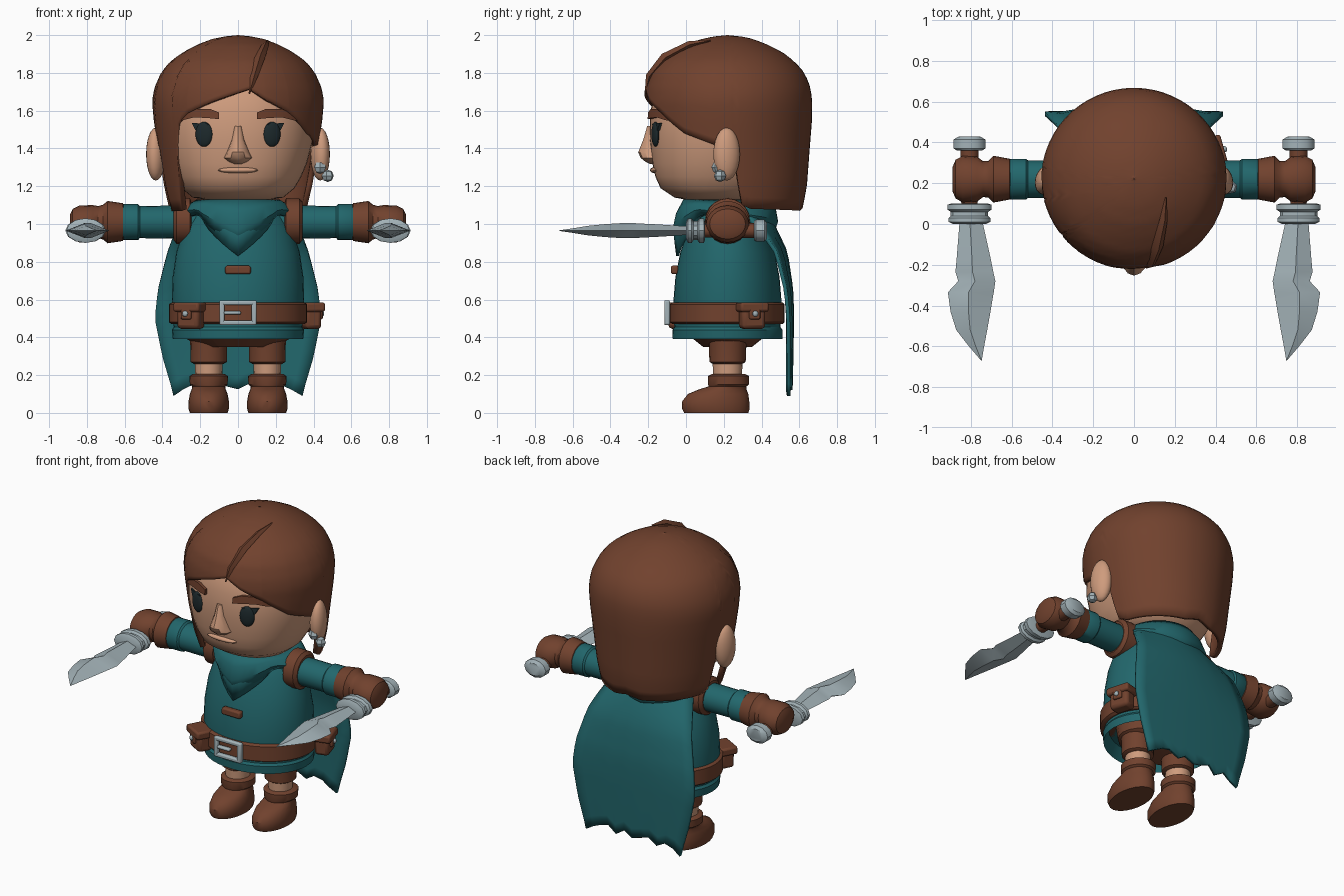
import bpy, bmesh, math
from mathutils import Matrix, Vector

if "Cube" in bpy.data.objects:
    bpy.data.objects.remove(bpy.data.objects["Cube"])

def material(name, col):
    m = bpy.data.materials.new(name)
    m.diffuse_color = (*col, 1)
    m.use_nodes = True
    m.node_tree.nodes["Principled BSDF"].inputs["Base Color"].default_value = m.diffuse_color
    return m

BROWN = material("brown leather and hair", (0.165, 0.054, 0.027))
TEAL = material("teal cloth", (0.016, 0.135, 0.15))
SKIN = material("skin", (0.62, 0.33, 0.205))
METAL = material("pale metal", (0.37, 0.45, 0.48))
DARK = material("dark eye", (0.012, 0.022, 0.025))
CY = 0.22

def finish(name, bm, mat, solid=0, bevel=0):
    bmesh.ops.recalc_face_normals(bm, faces=bm.faces)
    me = bpy.data.meshes.new(name)
    bm.to_mesh(me)
    bm.free()
    ob = bpy.data.objects.new(name, me)
    bpy.context.collection.objects.link(ob)
    me.materials.append(mat)
    if solid:
        md = ob.modifiers.new("thickness", 'SOLIDIFY')
        md.thickness, md.offset = solid, -1
    if bevel:
        md = ob.modifiers.new("bevel", 'BEVEL')
        md.width, md.segments = bevel, 2
    return ob

def loft(name, rings, mat, closed=True, caps=True, solid=0):
    bm = bmesh.new()
    vs = [[bm.verts.new(p) for p in r] for r in rings]
    n = len(vs[0])
    for a, b in zip(vs, vs[1:]):
        for i in range(n if closed else n - 1):
            j = (i + 1) % n
            bm.faces.new((a[i], a[j], b[j], b[i]))
    if caps:
        bm.faces.new(vs[0])
        bm.faces.new(vs[-1])
    bmesh.ops.remove_doubles(bm, verts=bm.verts, dist=0.0005)
    return finish(name, bm, mat, solid)

def tube(name, mat, axis, prof, n=24, s=1):
    """prof rows: position on axis, two centre and two radius values; s mirrors x"""
    rings = []
    for a, c1, c2, r1, r2 in prof:
        ring = []
        for k in range(n):
            t = 2 * math.pi * k / n
            p, q = c1 + r1 * math.cos(t), c2 + r2 * math.sin(t)
            x, y, z = {'x': (a, p, q), 'y': (p, a, q), 'z': (p, q, a)}[axis]
            ring.append((x * s, y, z))
        rings.append(ring)
    return loft(name, rings, mat)

def lerp(tab, x):
    if x <= tab[0][0]:
        return tab[0][1:]
    for a, b in zip(tab, tab[1:]):
        if x <= b[0]:
            t = (x - a[0]) / (b[0] - a[0])
            return [u + (v - u) * t for u, v in zip(a[1:], b[1:])]
    return tab[-1][1:]

def oval(tab, z, t, p=2.0, grow=0):
    """point on a (z, half width, front y, back y) envelope; t = 0 is the front"""
    rx, yf, yb = lerp(tab, z)
    sx, sy = math.sin(t), -math.cos(t)
    f = lambda v: math.copysign(abs(v) ** (2 / p), v)
    return (f(sx) * (rx + grow), (yf + yb) / 2 + f(sy) * ((yb - yf) / 2 + grow), z)

def circle_ring(tab, z, p=2.0, n=40):
    return [oval(tab, z, 2 * math.pi * k / n, p) for k in range(n)]

def box(name, mat, size, loc, rot=0, bevel=0.01, tilt=0):
    bm = bmesh.new()
    bmesh.ops.create_cube(bm, size=1)
    bm.transform(Matrix.Translation(loc) @ Matrix.Rotation(rot, 4, 'Z') @ Matrix.Rotation(tilt, 4, 'Y') @ Matrix.Diagonal((*size, 1)))
    return finish(name, bm, mat, bevel=bevel)

def ball(name, mat, size, loc, rot=0, u=20, v=12):
    bm = bmesh.new()
    bmesh.ops.create_uvsphere(bm, u_segments=u, v_segments=v, radius=1)
    bm.transform(Matrix.Translation(loc) @ Matrix.Rotation(rot, 4, 'Z') @ Matrix.Diagonal((*size, 1)))
    return finish(name, bm, mat)

# head
HEAD = [(1.125, .15, .02, .36), (1.14, .24, -.06, .40), (1.19, .30, -.135, .44), (1.25, .335, -.162, .48),
        (1.32, .365, -.178, .51), (1.45, .40, -.193, .56), (1.6, .405, -.19, .58), (1.75, .37, -.14, .54), (1.88, .22, 0, .40)]
loft("head", [circle_ring(HEAD, h[0], 2.2) for h in HEAD], SKIN)

def face_y(x, z):
    rx, yf, yb = lerp(HEAD, z)
    return (yf + yb) / 2 - (yb - yf) / 2 * (1 - abs(x / rx) ** 2.2) ** (1 / 2.2)

tube("nose", SKIN, 'z', [(1.52, 0, -.185, .018, .02), (1.45, 0, -.18, .033, .045), (1.38, 0, -.175, .06, .078),
                         (1.35, 0, -.17, .076, .07), (1.33, 0, -.17, .05, .045), (1.318, 0, -.17, .02, .02)], 12)
ball("lips", SKIN, (.105, .025, .016), (0, -.165, 1.285))
for s in (-1, 1):
    ball("ear", SKIN, (.05, .072, .14), (s * .435, .215, 1.37), s * .25)
    # eye plate and lash following the face
    bend = s * .3
    ball("eye", DARK, (.047, .018, .066), (s * .18, face_y(.18, 1.475), 1.475), bend)
    lash = [(.15, 1.53), (.245, 1.535), (.225, 1.495)]
    loft("eyelash", [[(s * x, face_y(x, z) - o, z) for x, z in lash] for o in (.012, -.01)], DARK)
    rows = [(.10, 1.555, 1.59), (.15, 1.56, 1.61), (.23, 1.565, 1.61), (.29, 1.55, 1.585), (.32, 1.545, 1.55)]
    loft("eyebrow", [[(s * x, face_y(x, z) - o, z) for z, o in ((a, -.01), (a, .02), (b, .02), (b, -.01))]
                     for x, a, b in rows], BROWN)

# hair shell with a lower edge that changes around the head
HAIR = [(1.07, .365, -.12, .615), (1.2, .395, -.17, .64), (1.4, .425, -.205, .655), (1.55, .446, -.222, .667), (1.65, .455, -.225, .668),
        (1.72, .443, -.217, .66), (1.8, .408, -.19, .628), (1.86, .36, -.14, .575), (1.91, .29, -.07, .51),
        (1.95, .215, .0, .43), (1.98, .135, .085, .355), (1.993, .07, .15, .29), (2.0, .001, .219, .221)]
EDGE = [(-180, 1.09), (-165, 1.07), (-105, 1.08), (-98, 1.10), (-95, 1.38), (-78, 1.42), (-76, 1.20), (-74, 1.07), (-54, 1.07),
        (-50, 1.35), (-46, 1.53), (-37, 1.585), (-15, 1.655), (8, 1.715), (20, 1.655), (37, 1.59), (58, 1.48),
        (80, 1.42), (93, 1.38), (98, 1.10), (105, 1.08), (165, 1.07), (180, 1.09)]
angles = sorted(set([e[0] for e in EDGE] + list(range(-180, 180, 6))) - {180})
rings = []
for k in range(25):
    f = math.sin(k / 24 * math.pi / 2)
    ring = []
    for a in angles:
        zb = lerp(EDGE, a)[0]
        ring.append(oval(HAIR, zb + (2 - zb) * f, math.radians(a)))
    rings.append(ring)
loft("hair", rings, BROWN, caps=False, solid=.03)
# raised parting lock
path = [(.06, -.215, 1.69, .004), (.085, -.195, 1.78, .02), (.115, -.11, 1.88, .028), (.145, .02, 1.95, .02), (.157, .13, 1.972, .004)]
rings = []
for x, y, z, w in path:
    out = (Vector((x, y, z)) - Vector((0, CY, 1.5))).normalized() * w
    rings.append([(x - w, y, z), (x + out.x, y + out.y, z + out.z), (x + w, y, z), (x - out.x, y - out.y, z - out.z)])
loft("parting_lock", rings, BROWN)

# ear jewels
for i, (y, z, r) in enumerate([(.17, 1.30, .035), (.21, 1.33, .03), (.18, 1.255, .033), (.225, 1.285, .03)]):
    ball("ear_jewel", METAL, (r, r, r), (.435 + .02 * (i % 3), y, z), .4 * i, 6, 4)

# tunic with recessed underside
BODY = [(.39, .345, -.07, .51), (.44, .35, -.072, .51), (.455, .34, -.062, .50), (.6, .35, -.066, .505), (.72, .346, -.056, .495),
        (.85, .327, -.03, .47), (.98, .285, .015, .42), (1.1, .22, .07, .37), (1.14, .15, .1, .34)]
inner = [(x * .9, CY + (y - CY) * .9, .47) for x, y, z in circle_ring(BODY, .39)]
loft("tunic", [inner] + [circle_ring(BODY, b[0]) for b in BODY], TEAL)
BELT = [(.47, .352, -.07, .51), (.48, .366, -.086, .522), (.575, .366, -.086, .522), (.585, .35, -.07, .51)]
loft("belt", [circle_ring(BELT, b[0]) for b in BELT], BROWN)
tube("hips", BROWN, 'z', [(.35, 0, CY, .2, .13), (.39, 0, CY, .27, .18), (.48, 0, CY, .28, .2)])

# cowl with a pointed front, in two overlapping layers
TOP = [(1.13, .205, .0, .43)]
for dip, grow in ((.83, .018), (.885, .034)):
    rings = [[], [], [], []]
    for k in range(48):
        a = -180 + 7.5 * k
        z = lerp([(0, dip), (48, 1.05), (100, 1.02), (180, .95)], abs(a))[0]
        lo, hi = Vector(oval(BODY, z, math.radians(a), grow=grow)), Vector(oval(TOP, 1.13, math.radians(a), grow=grow - .02))
        for r, f in zip(rings, (0, .35, .7, 1)):
            p = lo.lerp(hi, f)
            b = 1 + .14 * math.sin(f * math.pi)
            r.append((p.x * b, CY + (p.y - CY) * b, p.z))
    loft("cowl", rings, TEAL, caps=False, solid=.015)
box("chest_toggle", BROWN, (.135, .04, .045), (0, -.06, .757))

# cape with a ragged hem
CAPE = [(.1, .34, .56, .01), (.3, .40, .565, .015), (.5, .44, .568, .02), (.65, .425, .565, .03), (.85, .375, .535, .05),
        (.97, .33, .485, .08), (1.05, .28, .44, .12), (1.12, .23, .40, .15)]
HEM = [.09, .125, .15, .115, .16, .14, .125, .155, .12, .16, .145, .12, .09]
rows = []
for k in range(17):
    row = []
    for i, hem in enumerate(HEM):
        u = i / 6 - 1
        z = hem + (1.12 - hem) * k / 16
        w, y, bend = lerp(CAPE, z)
        row.append((u * w, y - bend * u * u + .004 * (-1) ** i * (z < .9), z))
    rows.append(row)
loft("cape", rows, TEAL, closed=False, caps=False, solid=.02)

# buckle
for x, z, w, h in ((-.085, .53, .028, .13), (.085, .53, .028, .13), (0, .583, .19, .026), (0, .477, .19, .026), (-.03, .53, .09, .02)):
    box("buckle_bar", METAL, (w, .03, h), (x, -.1, z), bevel=.008)

def pouch(x, y, rot):
    m = Matrix.Translation((x, y, .52)) @ Matrix.Rotation(rot, 4, 'Z')
    box("pouch", BROWN, (.13, .09, .13), m @ Vector((0, 0, -.01)), rot, .02)
    box("pouch_flap", BROWN, (.155, .11, .05), m @ Vector((0, -.005, .04)), rot, .012)
    box("pouch_tongue", BROWN, (.06, .02, .06), m @ Vector((0, -.05, .005)), rot, .008)
    ball("pouch_stud", METAL, (.016, .012, .016), m @ Vector((0, -.062, .005)), rot, 10, 6)

pouch(-.25, -.03, -.5)
pouch(.385, .35, 1.85)

for s in (-1, 1):
    # arm, from shoulder to fist
    tube("sleeve", TEAL, 'x', [(.18, CY, 1.01, .09, .09), (.52, CY, 1.01, .092, .085), (.53, CY, 1.01, .10, .096),
                               (.605, CY, 1.01, .10, .096), (.62, CY, 1.01, .09, .085)], 20, s)
    tube("shoulder_band", BROWN, 'x', [(.245, CY, 1.015, .09, .095), (.255, CY, 1.015, .12, .122),
                                       (.325, CY, 1.015, .118, .12), (.342, CY, 1.015, .095, .1)], 20, s)
    tube("glove", BROWN, 'x', [(.60, CY, 1.01, .085, .08), (.61, CY, 1.01, .10, .10), (.69, CY, 1.01, .115, .112), (.715, CY, 1.01, .09, .092),
                               (.74, CY, 1.01, .088, .085), (.77, CY, 1.005, .11, .095), (.84, CY, 1.0, .114, .098),
                               (.875, CY, 1.0, .095, .08), (.89, CY, 1.0, .06, .05)], 20, s)
    # dagger
    X, Z = .807, .965
    tube("dagger_grip", BROWN, 'y', [(.08, X, Z, .04, .035), (.38, X, Z, .045, .04)], 12, s)
    tube("dagger_pommel", METAL, 'y', [(.36, X, Z, .06, .05), (.37, X, Z, .078, .058), (.415, X, Z, .078, .058), (.43, X, Z, .05, .04)], 12, s)
    tube("dagger_guard", METAL, 'y', [(.0, X, Z, .08, .045), (.01, X, Z, .102, .065), (.03, X, Z, .102, .065), (.04, X, Z, .092, .05),
                                      (.06, X, Z, .092, .05), (.07, X, Z, .107, .065), (.095, X, Z, .107, .065), (.10, X, Z, .09, .05)], 12, s)
    blade = [(.02, .745, .855, .022), (-.17, .703, .87, .034), (-.235, .69, .876, .037), (-.28, .68, .862, .04),
             (-.335, .688, .913, .04), (-.43, .704, .90, .034), (-.52, .72, .872, .025), (-.60, .735, .81, .012), (-.67, .747, .75, .002)]
    loft("dagger_blade", [[(s * a, y, Z), (s * (a + (b - a) * .55), y, Z + h), (s * b, y, Z), (s * (a + (b - a) * .55), y, Z - h)]
                          for y, a, b, h in blade], METAL)
    # leg and boot
    L = .155
    tube("trouser_leg", BROWN, 'z', [(.26, L, CY, .08, .08), (.27, L, CY, .096, .096), (.37, L, CY, .098, .1), (.42, L, CY, .105, .105)], 20, s)
    tube("shin", SKIN, 'z', [(.17, L, CY, .07, .075), (.28, L, CY, .075, .08)], 16, s)
    tube("boot", BROWN, 'z', [(0, L, .16, .10, .17), (.02, L, .158, .106, .178), (.06, L, .157, .107, .178), (.10, L, .17, .10, .16),
                              (.125, L, .195, .09, .125), (.14, L, .22, .088, .10), (.15, L, .225, .1, .108), (.195, L, .225, .102, .108),
                              (.205, L, .225, .085, .09)], 24, s)

# smooth shading with crisp edges
for ob in bpy.context.scene.objects:
    ob.select_set(True)
    bpy.context.view_layer.objects.active = ob
bpy.ops.object.shade_smooth_by_angle(angle=math.radians(35))
